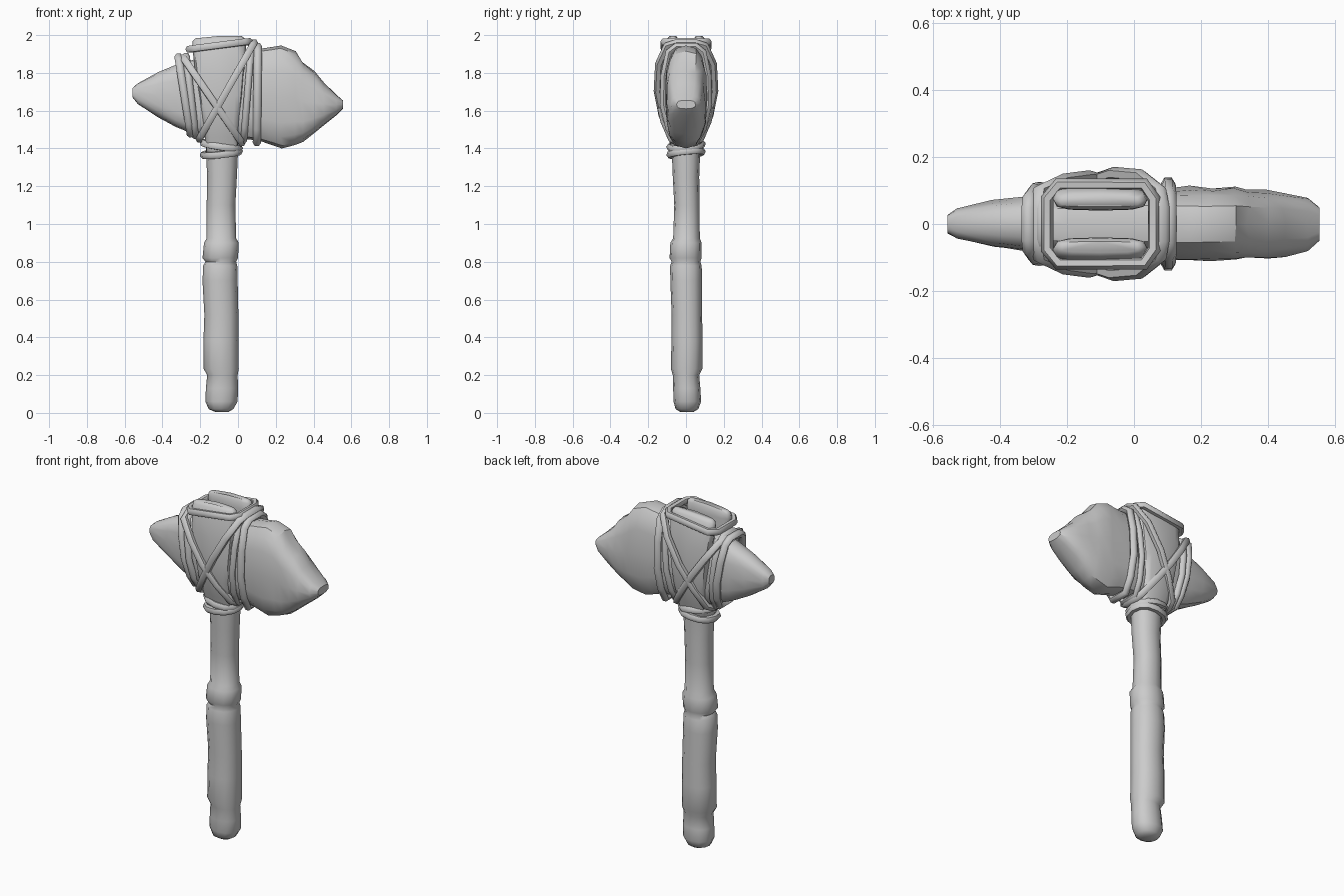
import bpy, bmesh, math, random
from mathutils import Vector

if "Cube" in bpy.data.objects:
    bpy.data.objects.remove(bpy.data.objects["Cube"])

random.seed(4)


def loft(name, rings, angle=50):
    """Skin a list of equal-length point rings and cap both ends."""
    bm = bmesh.new()
    loops = [[bm.verts.new(p) for p in ring] for ring in rings]
    n = len(loops[0])
    for a, b in zip(loops, loops[1:]):
        for i in range(n):
            j = (i + 1) % n
            bm.faces.new((a[i], a[j], b[j], b[i]))
    bm.faces.new(loops[0])
    bm.faces.new(loops[-1])
    bmesh.ops.recalc_face_normals(bm, faces=bm.faces)
    me = bpy.data.meshes.new(name)
    bm.to_mesh(me)
    bm.free()
    ob = bpy.data.objects.new(name, me)
    bpy.context.collection.objects.link(ob)
    select(ob)
    bpy.ops.object.shade_smooth_by_angle(angle=math.radians(angle))
    return ob


def select(ob):
    bpy.ops.object.select_all(action='DESELECT')
    ob.select_set(True)
    bpy.context.view_layer.objects.active = ob


def section(n, power, start=0.0):
    """Unit superellipse: power 1 is round, smaller is boxier."""
    out = []
    for i in range(n):
        a = start + 2 * math.pi * i / n
        c, s = math.cos(a), math.sin(a)
        out.append((math.copysign(abs(c) ** power, c), math.copysign(abs(s) ** power, s)))
    return out


def rope(name, pts, radius=0.021):
    """Closed cord through the given points."""
    cu = bpy.data.curves.new(name, 'CURVE')
    cu.dimensions = '3D'
    cu.bevel_depth = radius
    cu.bevel_resolution = 1
    sp = cu.splines.new('POLY')
    sp.points.add(len(pts) - 1)
    for p, co in zip(sp.points, pts):
        p.co = (*co, 1)
    sp.use_cyclic_u = True
    ob = bpy.data.objects.new(name, cu)
    bpy.context.collection.objects.link(ob)
    select(ob)
    bpy.ops.object.convert(target='MESH')
    bpy.ops.object.shade_smooth_by_angle(angle=math.radians(60))


def head_loop(name, top, bottom, profile, radius=0.021):
    """Cord around the stone; profile is (fraction down, half depth)."""
    t, b = Vector((top[0], 0, top[1])), Vector((bottom[0], 0, bottom[1]))
    front = [t.lerp(b, f) - Vector((0, y, 0)) for f, y in profile]
    back = [t.lerp(b, f) + Vector((0, y, 0)) for f, y in reversed(profile)]
    rope(name, front + back, radius)


# Handle: z, left x, right x, front y, back y
handle = [(0.005, -.12, -.05, -.03, .04), (.02, -.155, -.025, -.055, .065),
          (.06, -.173, -.002, -.066, .08), (.13, -.17, 0, -.068, .076),
          (.2, -.163, -.002, -.07, .07), (.235, -.183, .004, -.08, .087),
          (.38, -.183, .002, -.077, .088), (.52, -.178, .002, -.076, .085),
          (.7, -.188, -.002, -.083, .085), (.78, -.184, -.004, -.084, .083),
          (.8, -.172, -.01, -.076, .076), (.82, -.188, 0, -.087, .083),
          (.9, -.18, .004, -.083, .083), (.925, -.166, -.01, -.068, .073),
          (1.1, -.166, -.014, -.062, .072), (1.25, -.163, -.006, -.07, .07),
          (1.38, -.17, 0, -.075, .075), (1.46, -.172, .002, -.08, .08)]
loft("handle", [[((l + r) / 2 + u * (r - l) / 2, (f + b) / 2 + v * (b - f) / 2, z)
                 for u, v in section(12, .9)] for z, l, r, f, b in handle])

# Forked prongs that clasp the stone: z, left x, right x, inner y, outer y
prong = [(1.38, -.165, -.005, .01, .072), (1.46, -.175, .0, .02, .095),
         (1.56, -.19, .012, .03, .122), (1.68, -.207, .025, .04, .133),
         (1.82, -.228, .038, .04, .128), (1.94, -.243, .042, .04, .112),
         (1.98, -.24, .038, .042, .1), (1.995, -.225, .02, .052, .085)]
for side, label in ((-1, "front"), (1, "back")):
    loft(label + "_prong",
         [[((l + r) / 2 + u * (r - l) / 2, side * ((i + o) / 2 + v * (o - i) / 2),
            z - (.012 * max(0, -u) if z > 1.96 else 0))
           for u, v in section(12, .6)] for z, l, r, i, o in prong])

# Stone head, pick end to blade end: x, low z, high z, half depth
stone = [(-.558, 1.67, 1.72, .028), (-.53, 1.635, 1.745, .045), (-.42, 1.565, 1.805, .07),
         (-.33, 1.515, 1.84, .085), (-.2, 1.46, 1.88, .098), (-.05, 1.45, 1.9, .105),
         (.1, 1.445, 1.925, .108), (.17, 1.42, 1.935, .112), (.23, 1.4, 1.945, .108),
         (.3, 1.418, 1.915, .11), (.34, 1.435, 1.86, .106), (.4, 1.475, 1.81, .104),
         (.45, 1.52, 1.75, .095), (.52, 1.575, 1.685, .078), (.555, 1.61, 1.655, .05)]
rings = []
for x, lo, hi, d in stone:
    ring = []
    for u, v in section(16, .72):
        k = random.uniform(.93, 1.04)
        ring.append((x + random.uniform(-.006, .006) * (abs(x) < .5),
                     u * d * k, (lo + hi) / 2 + v * (hi - lo) / 2))
    rings.append(ring)
loft("stone_head", rings, 35)

# Cords: crossed pair, upright loops at both sides
cross = [(0, .05), (.03, .1), (.22, .143), (.5, .15), (.75, .125), (.96, .085), (1, .04)]
under = [(0, .05), (.03, .1), (.25, .13), (.5, .14), (.75, .115), (.96, .075), (1, .04)]
upright = [(0, .05), (.06, .09), (.3, .115), (.6, .12), (.85, .09), (1, .05)]
narrow = [(f, y * .88) for f, y in upright]
head_loop("cross_cord_right", (.085, 1.96), (-.205, 1.45), cross)
head_loop("cross_cord_left", (-.29, 1.88), (.02, 1.43), under)
head_loop("left_loop_outer", (-.315, 1.885), (-.25, 1.475), narrow, .022)
head_loop("left_loop_inner", (-.275, 1.89), (-.225, 1.465), narrow, .02)
head_loop("right_loop_outer", (.105, 1.94), (.1, 1.43), upright, .022)
head_loop("right_loop_inner", (.07, 1.94), (.03, 1.44), upright, .018)

# Top band around the prongs
rope("top_band", [(-.26, -.075, 1.925), (-.225, -.118, 1.93), (.03, -.118, 1.963),
                  (.06, -.075, 1.965), (.06, .075, 1.965), (.03, .118, 1.963),
                  (-.225, .118, 1.93), (-.26, .075, 1.925)], .02)

# Neck rings below the stone
for k, (z, tilt) in enumerate(((1.375, .01), (1.415, -.014))):
    rope("neck_cord_%d" % (k + 1), [(-.088 + u * .095, v * .085, z + u * tilt + v * .008)
                                    for u, v in section(12, .85)], .02)
